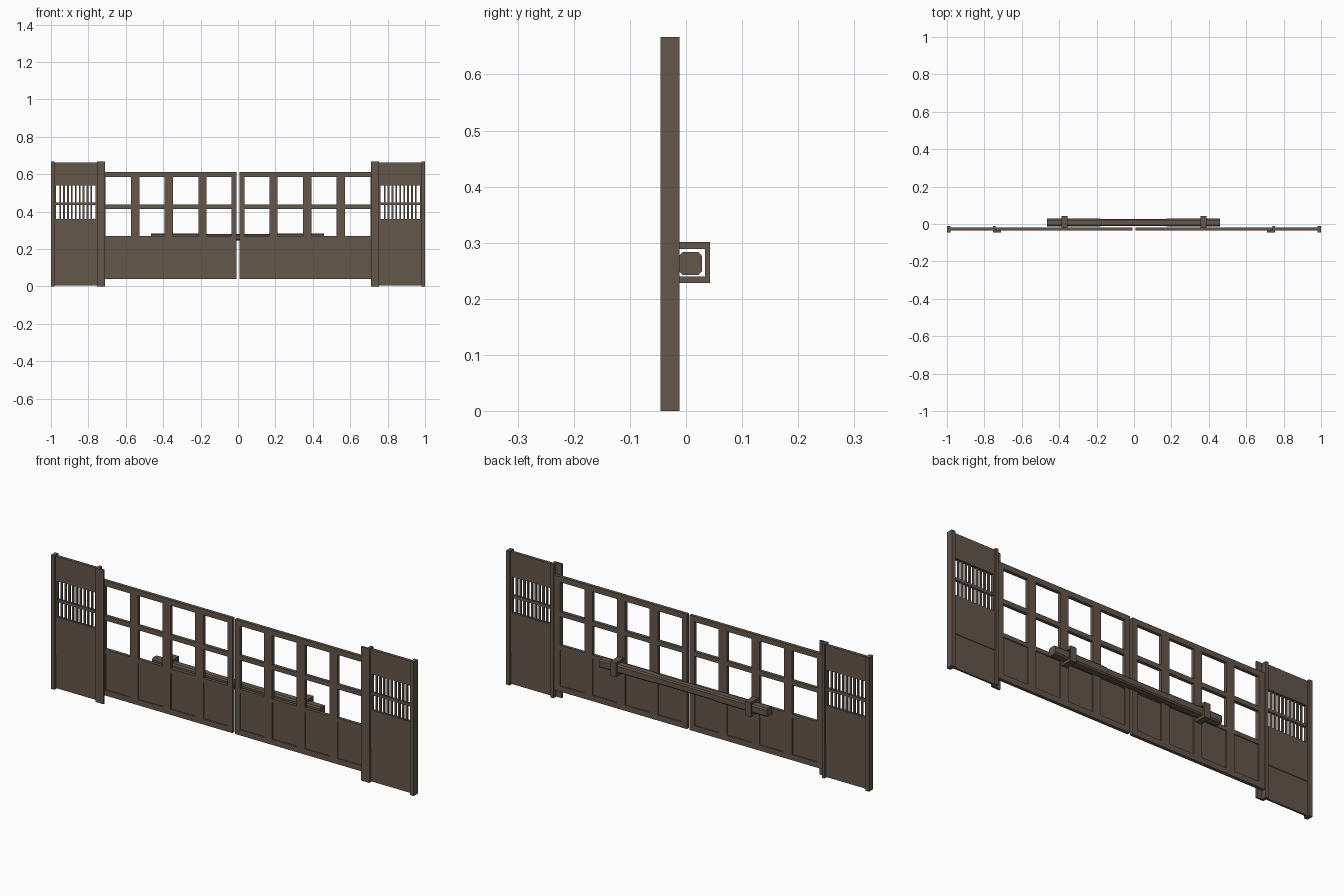
import bpy, bmesh

if "Cube" in bpy.data.objects:
    bpy.data.objects.remove(bpy.data.objects["Cube"])

wood = bpy.data.materials.new("dark brown wood")
wood.diffuse_color = (0.125, 0.095, 0.07, 1)
wood.use_nodes = True
wood.node_tree.nodes["Principled BSDF"].inputs["Base Color"].default_value = wood.diffuse_color


def finish(name, bm):
    bmesh.ops.recalc_face_normals(bm, faces=bm.faces)
    me = bpy.data.meshes.new(name)
    bm.to_mesh(me)
    bm.free()
    me.materials.append(wood)
    ob = bpy.data.objects.new(name, me)
    bpy.context.collection.objects.link(ob)
    return ob


def boxes(name, items, sx=1):
    """One object from boxes (x0, x1, y0, y1, z0, z1); sx=-1 mirrors in x."""
    bm = bmesh.new()
    for x0, x1, y0, y1, z0, z1 in items:
        for v in bmesh.ops.create_cube(bm, size=1)["verts"]:
            v.co.x = sx * (x1 if v.co.x > 0 else x0)
            v.co.y = y1 if v.co.y > 0 else y0
            v.co.z = z1 if v.co.z > 0 else z0
    return finish(name, bm)


H = 0.667                 # post height
YF, YB = -0.045, -0.012   # post front and back
DF, DB = -0.034, -0.018   # door front and back

for side, sx in (("left", -1), ("right", 1)):
    # Posts at the ends, and the inner post with its front stop for the door
    boxes(side + "_outer_post", [(0.98, 1.0, YF, YB, 0, H)], sx)
    boxes(side + "_inner_post", [(0.74, 0.755, YF, YB, 0, H),
                                 (0.71, 0.74, YF, -0.035, 0, H)], sx)

    # Side wall: lower, middle and upper boards, with a seam at 0.17
    boxes(side + "_side_wall", [
        (0.755, 0.98, -0.033, -0.023, 0.004, 0.17),
        (0.755, 0.98, -0.036, -0.020, 0.17, 0.36),
        (0.755, 0.98, -0.036, -0.020, 0.54, 0.662),
        (0.755, 0.763, -0.036, -0.020, 0.36, 0.54),
        (0.972, 0.98, -0.036, -0.020, 0.36, 0.54)], sx)

    # Slatted window
    pitch = (0.972 - 0.763) / 10
    slats = [(0.763 + pitch * i - 0.0045, 0.763 + pitch * i + 0.0045,
              -0.032, -0.024, 0.36, 0.54) for i in range(1, 10)]
    slats.append((0.763, 0.972, -0.034, -0.022, 0.435, 0.449))
    boxes(side + "_window_slats", slats, sx)

    # Door leaf frame: stiles, mullions and rails
    frame = [(0.007, 0.034, DF, DB, 0.04, 0.612), (0.708, 0.74, DF, DB, 0.04, 0.612)]
    mullions = [(c - 0.0225, c + 0.0225) for c in (0.19, 0.37, 0.55)]
    frame += [(a, b, DF, DB, 0.04, 0.612) for a, b in mullions]
    edges = [0.034] + [e for m in mullions for e in m] + [0.708]
    panels = []
    for a, b in zip(edges[::2], edges[1::2]):
        for z0, z1 in ((0.04, 0.068), (0.25, 0.27), (0.414, 0.437), (0.585, 0.612)):
            frame.append((a, b, DF, DB, z0, z1))
        panels.append((a, b, -0.029, -0.023, 0.068, 0.25))
    boxes(side + "_door_frame", frame, sx)
    boxes(side + "_door_panels", panels, sx)

    # Bracket holding the bar on the back of the door
    boxes(side + "_bar_bracket", [
        (0.355, 0.387, DB, 0.043, 0.228, 0.240),
        (0.355, 0.387, DB, 0.043, 0.289, 0.301),
        (0.355, 0.387, 0.034, 0.043, 0.240, 0.289)], sx)

# Locking bar: chamfered section, slightly slimmer in the middle
bm = bmesh.new()
rings = []
for x, s in ((-0.465, 1), (-0.18, 1), (-0.17, 0.88), (0.165, 0.88), (0.175, 1), (0.46, 1)):
    h, c = 0.0205 * s, 0.014 * s
    sec = [(-h, -c), (-c, -h), (c, -h), (h, -c), (h, c), (c, h), (-c, h), (-h, c)]
    sec = [(p * 1.0, q) for p, q in sec]
    rings.append([bm.verts.new((x, 0.008 + p, 0.263 + q)) for p, q in sec])
for r, t in zip(rings, rings[1:]):
    for i in range(8):
        j = (i + 1) % 8
        bm.faces.new((r[i], r[j], t[j], t[i]))
bm.faces.new(rings[0])
bm.faces.new(rings[-1])
finish("locking_bar", bm)
